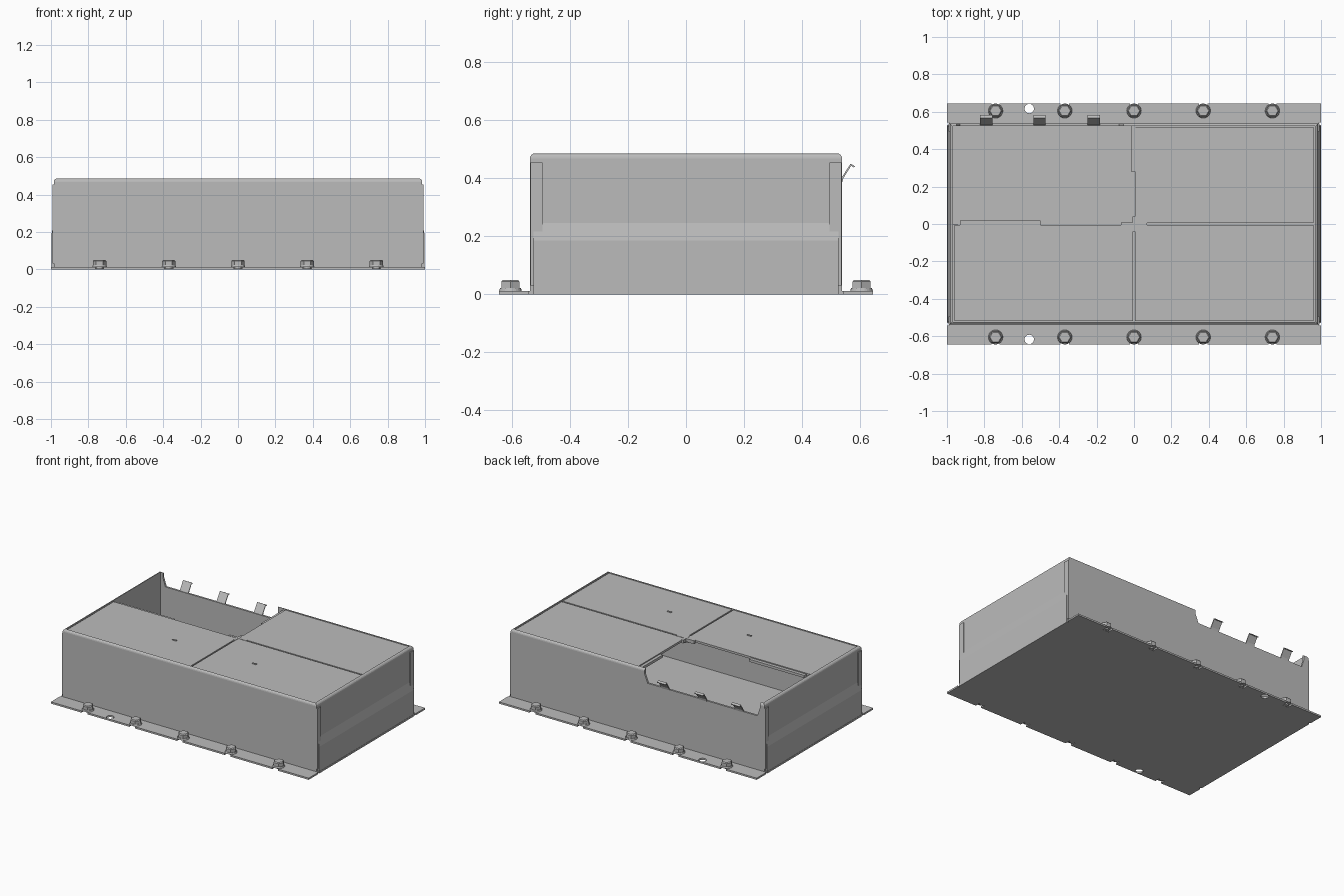
import bpy, bmesh, math
from mathutils import Matrix

cube = bpy.data.objects.get("Cube")
if cube:
    bpy.data.objects.remove(cube, do_unlink=True)

steel = bpy.data.materials.new("light grey steel")
steel.use_nodes = True
GREY = (0.5, 0.5, 0.5, 1)
steel.diffuse_color = GREY
steel.node_tree.nodes["Principled BSDF"].inputs["Base Color"].default_value = GREY


def finish(name, bm):
    bmesh.ops.recalc_face_normals(bm, faces=bm.faces[:])
    mesh = bpy.data.meshes.new(name)
    bm.to_mesh(mesh)
    bm.free()
    mesh.materials.append(steel)
    ob = bpy.data.objects.new(name, mesh)
    bpy.context.collection.objects.link(ob)
    return ob


def add_box(bm, x, y, z):
    """Box spanning the three (low, high) ranges."""
    size = [r[1] - r[0] for r in (x, y, z)]
    mid = [(r[1] + r[0]) / 2 for r in (x, y, z)]
    bmesh.ops.create_cube(bm, size=1, matrix=Matrix.Translation(mid) @ Matrix.Diagonal((*size, 1)))


def box(name, x, y, z):
    bm = bmesh.new()
    add_box(bm, x, y, z)
    return finish(name, bm)


def add_cylinder(bm, x, y, z, r1, r2, sides, turn=0.0):
    place = Matrix.Translation((x, y, (z[0] + z[1]) / 2)) @ Matrix.Rotation(turn, 4, "Z")
    bmesh.ops.create_cone(bm, cap_ends=True, segments=sides, radius1=r1, radius2=r2,
                          depth=z[1] - z[0], matrix=place)


def extrude(name, points, vector):
    bm = bmesh.new()
    face = bm.faces.new([bm.verts.new(p) for p in points])
    new = bmesh.ops.extrude_face_region(bm, geom=[face])["geom"]
    bmesh.ops.translate(bm, vec=vector, verts=[v for v in new if isinstance(v, bmesh.types.BMVert)])
    return finish(name, bm)


def cut(target, cutter):
    cutter.hide_render = True
    mod = target.modifiers.new("cut", "BOOLEAN")
    mod.operation, mod.solver, mod.object = "DIFFERENCE", "EXACT", cutter
    bpy.context.view_layer.objects.active = target
    bpy.ops.object.modifier_apply(modifier=mod.name)
    bpy.data.objects.remove(cutter, do_unlink=True)


BOLT_X = [-0.74, -0.37, 0, 0.37, 0.74]
BOLT_Y = 0.605

# Base plate with open bolt slots and one locating hole per flange
base = box("base_plate", (-1, 1), (-0.645, 0.645), (0, 0.012))
for side in (-1, 1):
    for x in BOLT_X:
        outer = sorted((side * BOLT_Y, side * 0.7))
        cut(base, box("slot_cutter", (x - 0.022, x + 0.022), outer, (-0.1, 0.1)))
    bm = bmesh.new()
    add_cylinder(bm, -0.56, side * 0.617, (-0.1, 0.1), 0.025, 0.025, 24)
    cut(base, finish("hole_cutter", bm))
    for end in (-1, 1):
        cut(base, box("corner_cutter", sorted((end * 0.99, end * 1.1)),
                      sorted((side * 0.528, side * 0.542)), (-0.1, 0.1)))

# Box walls: rounded top rim, hollow inside
bm = bmesh.new()
add_box(bm, (-0.985, 0.985), (-0.538, 0.538), (0.01, 0.486))
top_edges = [e for e in bm.edges if all(v.co.z > 0.4 for v in e.verts)]
bmesh.ops.bevel(bm, geom=top_edges, offset=0.018, segments=4, profile=0.5, affect="EDGES")
walls = finish("box_walls", bm)
cut(walls, box("inside_cutter", (-0.967, 0.967), (-0.524, 0.524), (-0.1, 0.6)))

# Low opening in the back wall with slanted ends
opening = [(-0.95, 0.5, 0.6), (-0.95, 0.5, 0.45), (-0.93, 0.5, 0.39),
           (-0.08, 0.5, 0.39), (-0.055, 0.5, 0.45), (-0.055, 0.5, 0.6)]
cut(walls, extrude("opening_cutter", opening, (0, 0.1, 0)))

# Three lid panels, leaving one quarter open
GAP, LID_Z = 0.005, (0.466, 0.481)
box("lid_front_right", (-0.961, -GAP), (-0.518, -GAP), LID_Z)
box("lid_front_left", (GAP, 0.961), (-0.518, -GAP), LID_Z)
box("lid_back_left", (GAP, 0.961), (GAP, 0.518), LID_Z)

# Support strips below the seams and rim, cross piece at the centre
STRIP_Z = (0.45, 0.467)
box("seam_strip_front", (-0.015, 0.015), (-0.524, 0), STRIP_Z)
box("seam_strip_left", (0, 0.967), (-0.015, 0.015), STRIP_Z)
box("rim_ledge_front", (-0.967, 0.967), (-0.525, -0.505), STRIP_Z)
box("rim_ledge_left", (0.945, 0.968), (-0.524, 0.524), STRIP_Z)
box("rim_ledge_back", (0.005, 0.967), (0.505, 0.525), STRIP_Z)
box("rim_ledge_right", (-0.968, -0.945), (-0.524, 0), STRIP_Z)
box("centre_cross_long", (-0.07, 0.07), (-0.007, 0.009), (0.46, 0.483))
box("centre_cross_short", (-0.007, 0.007), (-0.04, 0.04), (0.46, 0.483))
box("opening_lip_side", (-0.93, -0.5), (-0.008, 0.018), (0.456, 0.474))
box("opening_lip_back", (-0.016, 0.008), (0.28, 0.524), (0.456, 0.474))

# Small finger tabs on the front lids
for x in (-0.31, 0.31):
    box("lid_tab", (x - 0.015, x + 0.015), (-0.265, -0.255), (0.48, 0.486))

# Side walls: wrapped flaps and a stepped panel, on both ends
for end, label in ((-1, "right"), (1, "left")):
    profile = [(0.975, 0.45), (0.984, 0.45), (0.984, 0.25),
               (0.998, 0.185), (0.998, 0.012), (0.975, 0.012)]
    extrude("side_panel_" + label, [(end * x, -0.525, z) for x, z in profile], (0, 1.05, 0))
    for side in (-1, 1):
        box("corner_flap_" + label, sorted((end * 0.975, end * 0.991)),
            sorted((side * 0.495, side * 0.536)), (0.03, 0.455))

# Bent spring clips on the back opening
hook = [(0.526, 0.385), (0.538, 0.405), (0.567, 0.45), (0.582, 0.442),
        (0.579, 0.437), (0.569, 0.443), (0.542, 0.4), (0.538, 0.385)]
for x in (-0.79, -0.505, -0.215):
    extrude("spring_clip", [(x - 0.033, y, z) for y, z in hook], (0.066, 0, 0))

# Hex bolts with flared collars along both flanges
for side in (-1, 1):
    for x in BOLT_X:
        bm = bmesh.new()
        add_cylinder(bm, x, side * BOLT_Y, (0.001, 0.014), 0.02, 0.02, 16)
        add_cylinder(bm, x, side * BOLT_Y, (0.012, 0.022), 0.039, 0.036, 24)
        add_cylinder(bm, x, side * BOLT_Y, (0.02, 0.044), 0.036, 0.036, 6, math.pi / 6)
        add_cylinder(bm, x, side * BOLT_Y, (0.044, 0.05), 0.036, 0.03, 6, math.pi / 6)
        finish("hex_bolt", bm)
